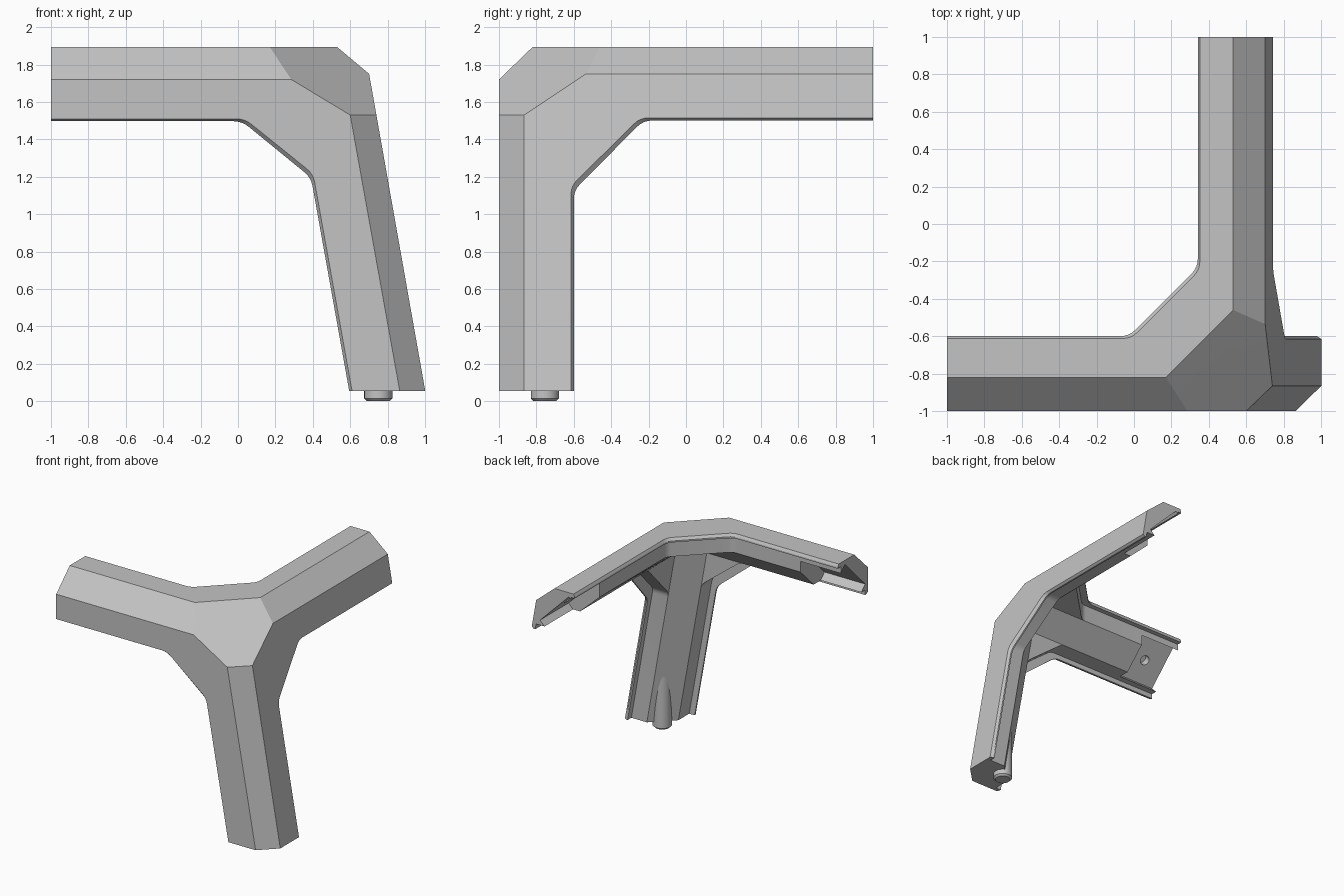
import bpy, bmesh, math
from mathutils import Vector, Matrix
from mathutils.geometry import intersect_line_line

if "Cube" in bpy.data.objects:
    bpy.data.objects.remove(bpy.data.objects["Cube"], do_unlink=True)

grey = bpy.data.materials.new("plain grey")
grey.use_nodes = True
COLOUR = (0.55, 0.55, 0.55, 1)
grey.diffuse_color = COLOUR
grey.node_tree.nodes["Principled BSDF"].inputs["Base Color"].default_value = COLOUR

TOP, FOOT = 1.894, 0.054

# Each wall maps (u, v, depth) to space; the side wall leans with the leg
def front(u, v, d):
    return Vector((u, -1 + d, v))

def top(u, v, d):
    return Vector((u, v, TOP - d))

def side(u, v, d):
    return Vector((0.74 - 0.177 * (v - 1.53) - d, u, v))

# Wall outlines: ridge line (at the outer chamfer) and rim line (free edge)
WALLS = {
    front: ([(-1, 1.72), (0.285, 1.72), (0.60, 1.53), (0.865, FOOT)],
            [(-1, 1.51), (0.035, 1.51), (0.402, 1.215), (0.61, FOOT)]),
    top: ([(-1, -0.82), (0.17, -0.82), (0.53, -0.46), (0.53, 1)],
          [(-1, -0.612), (-0.015, -0.612), (0.352, -0.245), (0.352, 1)]),
    side: ([(1, 1.75), (-0.535, 1.75), (-0.865, 1.53), (-0.865, FOOT)],
           [(1, 1.515), (-0.245, 1.515), (-0.615, 1.15), (-0.615, FOOT)]),
}
K = 5  # points per rounded bend
# Cross-section of a wall: (fraction from rim to ridge, depth)
SECTION = [(1, 0), (0, 0), (-0.06, 0.022), (-0.06, 0.035), (0.14, 0.035), (0.14, 0.18)]


def rounded(points, size):
    pts = [Vector(p) for p in points]
    out = [pts[0]]
    for a, b, c in zip(pts, pts[1:], pts[2:]):
        p, q = b + (a - b).normalized() * size, b + (c - b).normalized() * size
        for i in range(K):
            t = i / (K - 1)
            out.append(p * (1 - t) ** 2 + b * 2 * t * (1 - t) + q * t * t)
    return out + [pts[-1]]


bm = bmesh.new()
cache = {}

def vert(p):
    key = tuple(round(c, 5) for c in p)
    if key not in cache:
        cache[key] = bm.verts.new(p)
    return cache[key]

def face(points):
    vs = list(dict.fromkeys(vert(p) for p in points))
    return bm.faces.new(vs) if len(vs) > 2 else None


# Wall strips: outer face, rim, lip and step, then the flat inside the bend
HEART = Vector((0.455, -0.73, 1.625))  # where the three inner diagonals meet
lines, inner, seat = {}, {}, {}
for wall, (ridge, rim) in WALLS.items():
    ridge, rim = rounded(ridge, 0), rounded(rim, 0.045)
    lines[wall] = [[wall(*b.lerp(a, f), d) for a, b in zip(ridge, rim)] for f, d in SECTION]
    for la, lb in zip(lines[wall], lines[wall][1:]):
        for i in range(len(la) - 1):
            face([la[i], la[i + 1], lb[i + 1], lb[i]])
    last = lines[wall][-1]
    inner[wall] = intersect_line_line(last[0], last[1], last[-1], last[-2])[0]
    seat[wall] = HEART.lerp(inner[wall], 0.5)
    face([inner[wall]] + last[1:-1])

# Arms: outer chamfer, inner diagonal and end cap between two walls
def ends(wall, at_end):
    return [(l[-1], l[-2]) if at_end else (l[0], l[1]) for l in lines[wall]]

for w1, e1, w2, e2 in ((front, 0, top, 0), (top, 1, side, 0), (front, 1, side, 1)):
    s1, s2 = ends(w1, e1), ends(w2, e2)
    face([*s1[0], *reversed(s2[0])])
    face([*s1[-1], inner[w1], seat[w1], seat[w2], inner[w2], *reversed(s2[-1])])
    face([p[0] for p in s1] + [p[0] for p in reversed(s2)])

# Corner patch outside, small screw seat inside
f, t, s = (lines[w][0][1:-1] for w in (front, top, side))
bmesh.ops.poke(bm, faces=[face(f[::-1] + t + s)])
face(list(seat.values()))
corner = sum(seat.values(), Vector()) / 3
bmesh.ops.recalc_face_normals(bm, faces=bm.faces)


def make(name, mesh_bm):
    mesh = bpy.data.meshes.new(name)
    mesh_bm.to_mesh(mesh)
    mesh_bm.free()
    mesh.materials.append(grey)
    ob = bpy.data.objects.new(name, mesh)
    bpy.context.collection.objects.link(ob)
    return ob

bracket = make("corner_bracket", bm)


def activate(ob):
    bpy.ops.object.select_all(action="DESELECT")
    ob.select_set(True)
    bpy.context.view_layer.objects.active = ob

def cut(cutter):
    cutter.hide_render = True
    mod = bracket.modifiers.new("cut", "BOOLEAN")
    mod.operation, mod.solver, mod.object = "DIFFERENCE", "EXACT", cutter
    activate(bracket)
    bpy.ops.object.modifier_apply(modifier=mod.name)
    bpy.data.objects.remove(cutter, do_unlink=True)

def hole(centre, axis):
    b = bmesh.new()
    place = Matrix.Translation(centre) @ axis.to_track_quat("Z", "Y").to_matrix().to_4x4()
    bmesh.ops.create_cone(b, cap_ends=True, segments=24, radius1=0.04, radius2=0.04,
                          depth=0.12, matrix=place)
    cut(make("hole_cutter", b))

# Flat pockets with a screw hole at the free ends of the two upper arms
LENGTH, HALF, HEIGHT = 0.38, 0.19, 0.3
for edge, along, inward in (((-1, -1, TOP), (1, 0, 0), (0, 1, -1)),
                            ((0.70, 1, TOP), (0, -1, 0), (-1, 0, -1))):
    along, inward = Vector(along), Vector(inward).normalized()
    floor = Vector(edge) + inward * 0.24
    across = inward.cross(along)
    turn = Matrix((along, across, inward)).transposed().to_4x4()
    centre = floor + along * (LENGTH / 2 - 0.05) + inward * HEIGHT / 2
    b = bmesh.new()
    bmesh.ops.create_cube(b, size=1, matrix=Matrix.Translation(centre) @ turn
                          @ Matrix.Diagonal((LENGTH + 0.1, 2 * HALF, HEIGHT, 1)))
    bmesh.ops.recalc_face_normals(b, faces=b.faces)
    cut(make("pocket_cutter", b))
    hole(floor + along * LENGTH / 2, inward)

# Screw hole in the inner corner
hole(corner, Vector((-1, 1, -1)))

# Foot peg with a chamfered tip, running up into the leg
b = bmesh.new()
bmesh.ops.create_cone(b, cap_ends=True, segments=32, radius1=0.075, radius2=0.075,
                      depth=0.6, matrix=Matrix.Translation((0.75, -0.755, 0.3)))
tip = [e for e in b.edges if all(v.co.z < 0.01 for v in e.verts)]
bmesh.ops.bevel(b, geom=tip, offset=0.015, segments=1, affect="EDGES")
peg = make("foot_peg", b)

for ob in (bracket, peg):
    activate(ob)
    bpy.ops.object.shade_smooth_by_angle(angle=math.radians(25))
